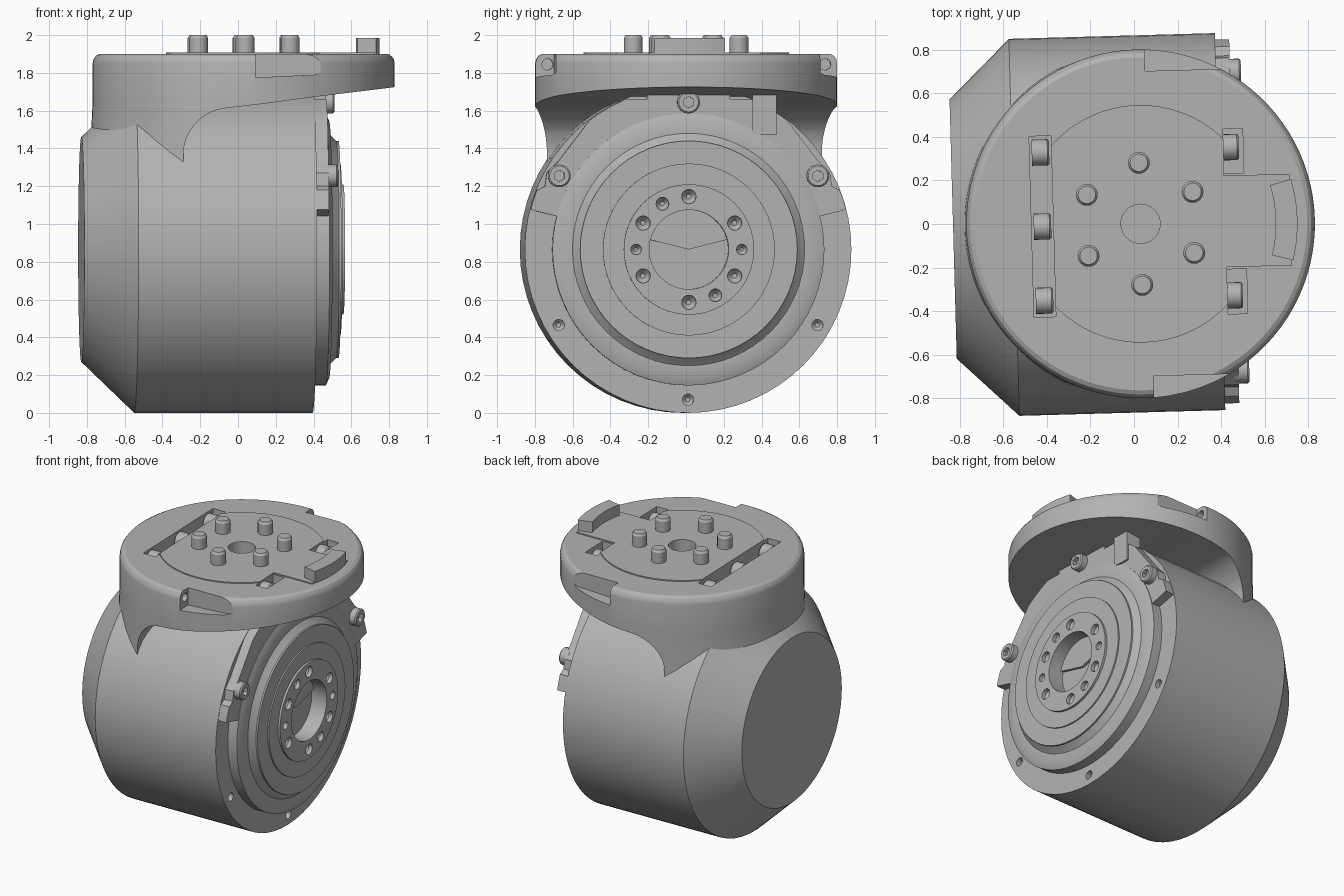
import bpy, bmesh, math
from mathutils import Matrix, Vector

old = bpy.data.objects.get("Cube")
if old:
    bpy.data.objects.remove(old, do_unlink=True)

grey = bpy.data.materials.new("machined_grey")
grey.use_nodes = True
COLOUR = (0.45, 0.45, 0.45, 1)
grey.diffuse_color = COLOUR
grey.node_tree.nodes["Principled BSDF"].inputs["Base Color"].default_value = COLOUR

AXIS_Z = 0.865          # height of the joint's turning axis
FLANGE_X = 0.03         # centre of the mounting flange
parts = []


def finish(name, bm):
    bmesh.ops.recalc_face_normals(bm, faces=bm.faces)
    mesh = bpy.data.meshes.new(name)
    bm.to_mesh(mesh)
    bm.free()
    mesh.materials.append(grey)
    obj = bpy.data.objects.new(name, mesh)
    bpy.context.collection.objects.link(obj)
    parts.append(obj)
    return obj


def loft(name, rings):
    """Skin a list of equal-length point rings and cap both ends."""
    bm = bmesh.new()
    loops = [[bm.verts.new(p) for p in ring] for ring in rings]
    n = len(loops[0])
    for a, b in zip(loops, loops[1:]):
        for i in range(n):
            j = (i + 1) % n
            bm.faces.new((a[i], a[j], b[j], b[i]))
    bm.faces.new(loops[0])
    bm.faces.new(loops[-1])
    return finish(name, bm)


def turned_x(name, profile, y=0, z=AXIS_Z, sides=64):
    """Lathe (x, radius) pairs about an axis along x."""
    angles = [math.tau * i / sides for i in range(sides)]
    return loft(name, [[(x, y + r * math.sin(a), z + r * math.cos(a)) for a in angles]
                       for x, r in profile])


def turned_z(name, profile, x=FLANGE_X, y=0, sides=32):
    """Lathe (z, radius) pairs about an axis along z."""
    angles = [math.tau * i / sides for i in range(sides)]
    return loft(name, [[(x + r * math.cos(a), y + r * math.sin(a), z) for a in angles]
                       for z, r in profile])


def box(name, x, y, z):
    return loft(name, [[(x[0], y[0], h), (x[1], y[0], h), (x[1], y[1], h), (x[0], y[1], h)]
                       for h in z])


def extrude_y(name, outline, y0, y1):
    return loft(name, [[(x, y, z) for x, z in outline] for y in (y0, y1)])


def boolean(obj, cutter, mode='DIFFERENCE'):
    mod = obj.modifiers.new("cut", 'BOOLEAN')
    mod.operation, mod.solver, mod.object = mode, 'EXACT', cutter
    bpy.context.view_layer.objects.active = obj
    bpy.ops.object.modifier_apply(modifier=mod.name)
    parts.remove(cutter)
    bpy.data.objects.remove(cutter, do_unlink=True)


def screw(name, x, y, z, r=0.06, length=0.05):
    """Cap screw along x with a hexagonal socket."""
    head = turned_x(name, [(x - 0.02, r), (x + length - 0.008, r), (x + length, r - 0.008)], y, z, 24)
    boolean(head, turned_x("socket", [(x + 0.02, r / 2), (x + 0.1, r / 2)], y, z, 6))


# Drum housing with chamfered rear
housing = turned_x("housing", [(-0.83, 0.595), (-0.55, 0.865), (0.395, 0.865)])
for y, z in ((-0.685, 0.465), (0.685, 0.465), (0, 0.07)):
    boolean(housing, turned_x("hole", [(0.34, 0.012), (0.36, 0.03), (0.5, 0.03)], y, z, 16))

# Flange and neck: a round column whose rear swells into the drum
levels = [(0.9, -0.825, 1), (1.15, -0.825, 1), (1.25, -0.812, 1), (1.35, -0.795, 1), (1.5, -0.777, 1),
          (1.65, -0.77, 1), (1.85, -0.77, 1), (1.872, -0.77, 0.994), (1.89, -0.77, 0.978), (1.9, -0.77, 0.955)]
rings = []
for z, back, s in levels:
    ring = []
    for i in range(96):
        a = math.tau * i / 96
        rx = 0.8 if math.cos(a) > 0 else FLANGE_X - back
        ring.append((FLANGE_X + s * rx * math.cos(a), s * 0.8 * math.sin(a), z))
    rings.append(ring)
flange = loft("flange_and_neck", rings)

# Clearance under the flange, with a rounded inner corner
under = [(1, 1.745), (0.4, 1.675), (0.1, 1.635)]
for i in range(9):
    a = math.radians(97 + 83 * i / 8)
    under.append((-0.06 + 0.25 * math.cos(a), 1.365 + 0.25 * math.sin(a)))
under += [(-0.31, 0.7), (1, 0.7)]
boolean(flange, extrude_y("clearance", under, -1, 1))

# Side notches in the rim, each with a screw bore
notch = [(0.07, 1.775), (0.38, 1.79), (0.44, 1.81), (0.47, 1.95), (0.07, 1.95)]
for s in (-1, 1):
    boolean(flange, extrude_y("notch", notch, *sorted((s * 0.70, s * 1.0))))
    boolean(flange, turned_x("bore", [(-0.02, 0.03), (0.2, 0.03)], s * 0.735, 1.845, 16))

# Recesses in the top for the clamp screws
boolean(flange, box("slot", (-0.47, -0.37), (-0.415, 0.415), (1.77, 2)))
for s in (-1, 1):
    boolean(flange, box("pocket", (0.42, 0.51), sorted((s * 0.22, s * 0.425)), (1.77, 2)))

# Raised mounting pad and key tab
pad = turned_z("mounting_pad", [(1.88, 0.545), (1.908, 0.545)], sides=64)
boolean(pad, box("trim", (-0.37, 0.42), (-1, 1), (1.8, 2)), 'INTERSECT')
boolean(pad, box("tab", (0.4, 0.72), (-0.21, 0.21), (1.87, 1.908)), 'UNION')
for body in (flange, pad):
    boolean(body, turned_z("centre_bore", [(1.8, 0.09), (2, 0.09)]))

# Curved locating key
arc = [math.radians(-15 + 30 * i / 10) for i in range(11)]
outline = [(0.72, a) for a in arc] + [(0.62, a) for a in reversed(arc)]
loft("locating_key", [[(FLANGE_X + r * math.cos(a), r * math.sin(a), z) for r, a in outline]
                      for z in (1.88, 1.985)])

# Six dowel pins
for i in range(6):
    a = math.radians(30 + 60 * i)
    turned_z("pin_%d" % (i + 1), [(1.88, 0.05), (1.985, 0.05), (2.0, 0.04)],
             FLANGE_X + 0.28 * math.cos(a), 0.28 * math.sin(a), 24)

# Clamp screws lying in the recesses
for i, y in enumerate((-0.34, 0, 0.34)):
    screw("slot_screw_%d" % (i + 1), -0.44, y, 1.835, length=0.06)
for i, y in enumerate((-0.34, 0.34)):
    screw("pocket_screw_%d" % (i + 1), 0.43, y, 1.835, length=0.06)

# Upper face plate: drum disc trimmed by a wide wedge
plate = turned_x("face_plate", [(0.38, 0.862), (0.46, 0.862)])
wedge = [(0, 0.865), (0.95, 1.105), (0.76, 1.2), (0.75, 1.27), (0.69, 1.33), (0.44, 1.66), (0.22, 1.66),
         (0.22, 1.8)]
wedge += [(-y, z) for y, z in reversed(wedge[1:])]
boolean(plate, loft("wedge", [[(x, y, z) for y, z in wedge] for x in (0.3, 0.6)]), 'INTERSECT')
box("cable_post", (0.36, 0.475), (0.34, 0.465), (1.47, 1.7))
for i, (y, z) in enumerate(((0, 1.645), (-0.685, 1.255), (0.685, 1.255))):
    screw("plate_screw_%d" % (i + 1), 0.46, y, z)

# Stepped output rotor
rotor = turned_x("output_rotor", [(0.37, 0.72), (0.465, 0.72), (0.482, 0.68), (0.482, 0.615), (0.49, 0.605),
                                  (0.52, 0.575), (0.532, 0.575), (0.532, 0.455), (0.542, 0.455),
                                  (0.542, 0.345), (0.558, 0.345)])
boolean(rotor, turned_x("rotor_bore", [(0.44, 0.21), (0.7, 0.21)]))
holes = [(0.28, 60 * i, 0.038) for i in range(6)]
holes += [(0.28, 90, 0.028), (0.28, 270, 0.028), (0.28, 150, 0.034), (0.28, 330, 0.034)]
for r, deg, size in holes:
    a = math.radians(deg)
    boolean(rotor, turned_x("hole", [(0.5, size / 3), (0.53, size), (0.7, size)],
                            r * math.sin(a), AXIS_Z + r * math.cos(a), 16))

# Small turn of the whole assembly, then smooth shading with crisp edges
turn = Matrix.Rotation(math.radians(1.6), 4, 'Z')
bpy.ops.object.select_all(action='DESELECT')
for obj in parts:
    obj.data.transform(turn)
    obj.select_set(True)
bpy.context.view_layer.objects.active = flange
bpy.ops.object.shade_smooth_by_angle(angle=math.radians(25))
